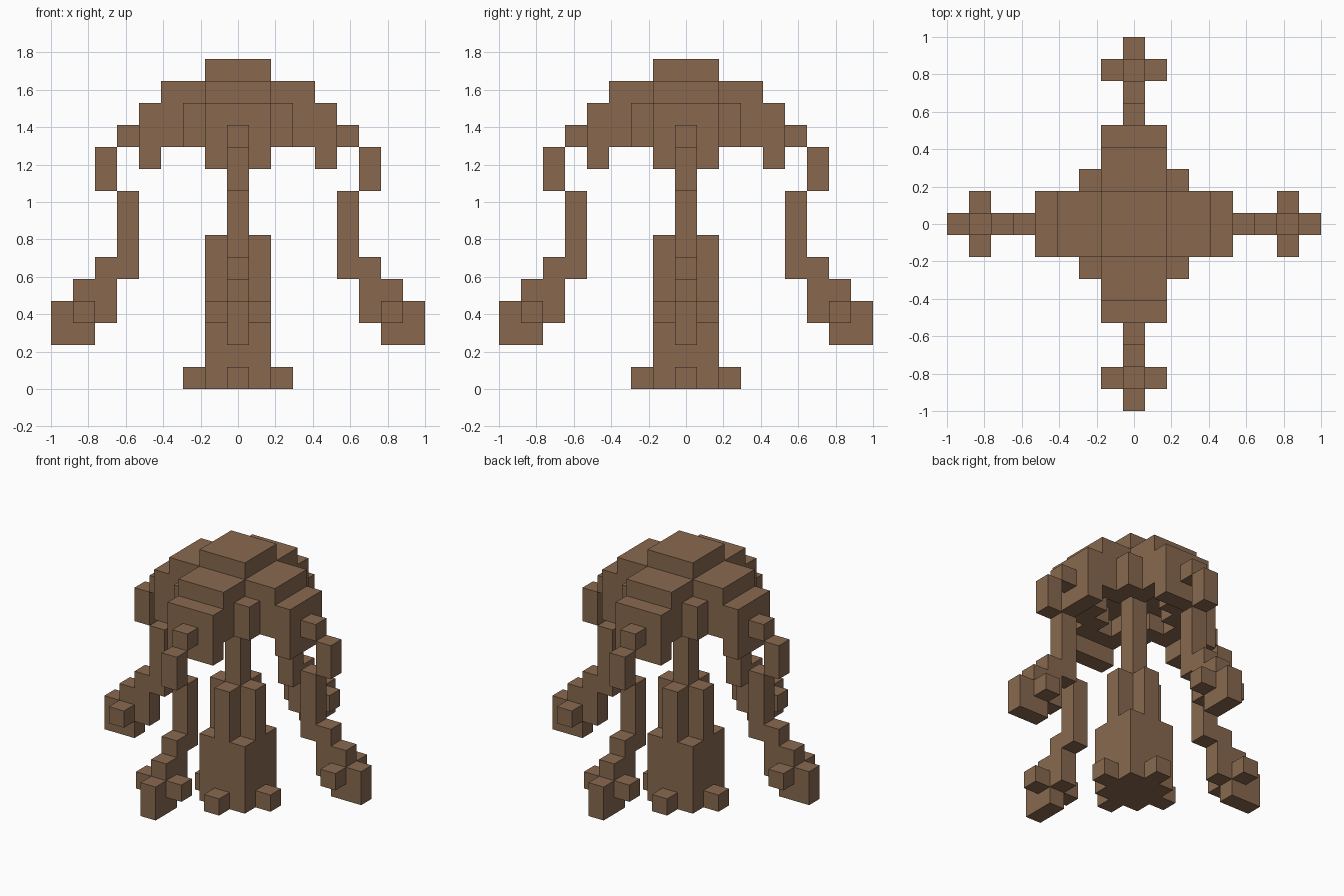
import bpy, bmesh
from mathutils import Vector

cube = bpy.data.objects.get("Cube")
if cube:
    bpy.data.objects.remove(cube, do_unlink=True)

U = 2 / 17  # edge of one block

brown = bpy.data.materials.new("bark_brown")
brown.use_nodes = True
colour = (0.246, 0.141, 0.078, 1)
brown.diffuse_color = colour
brown.node_tree.nodes["Principled BSDF"].inputs["Base Color"].default_value = colour


def block(rx, ry, z0, z1):
    """Centred block of cells reaching rx, ry cells out from the axis."""
    return {(x, y, z) for x in range(-rx, rx + 1)
            for y in range(-ry, ry + 1) for z in range(z0, z1)}


def plus(a, b, z0, z1):
    """Two crossing blocks."""
    return block(a, b, z0, z1) | block(b, a, z0, z1)


def column(x, z0, z1):
    return {(x, 0, z) for z in range(z0, z1)}


def turn(cells):
    """Quarter turn about the vertical axis."""
    return {(-y, x, z) for x, y, z in cells}


parts = {}

# Trunk: stepped foot, thick stem, slender neck
parts["trunk"] = (block(1, 1, 0, 4) | plus(2, 0, 0, 1)
                  | plus(1, 0, 4, 7) | block(0, 0, 7, 12))

# Canopy: stacked tiers with a recess around the neck
rim = plus(4, 1, 10, 11) - plus(3, 1, 10, 11)
recess = (block(1, 1, 11, 12) | plus(2, 0, 11, 12)) - block(0, 0, 11, 12)
parts["canopy"] = (block(1, 1, 14, 15) | plus(3, 1, 13, 14) | rim
                   | ((plus(4, 1, 11, 13) | block(2, 2, 11, 13)) - recess)
                   ) - parts["trunk"]

# Hanging fronds, one per side, each with a crossbar near its tip
frond = (column(5, 11, 12) | column(6, 9, 11) | column(5, 5, 9)
         | column(6, 3, 6) | column(7, 2, 5) | column(8, 2, 4)
         | {(7, -1, 3), (7, 1, 3)})
for side in ("left", "back", "right", "front"):
    parts[side + "_frond"] = frond
    frond = turn(frond)

solid = set().union(*parts.values())


def build(name, cells):
    """Skin the cells, keeping only faces open to the air."""
    bm = bmesh.new()
    for cell in cells:
        centre = Vector(cell) + Vector((0, 0, 0.5))
        for axis in range(3):
            for sign in (-1, 1):
                n = Vector((0, 0, 0))
                n[axis] = sign
                if tuple(int(c + d) for c, d in zip(cell, n)) in solid:
                    continue
                s = Vector((n.y, n.z, n.x))
                t = n.cross(s)
                corners = (-s - t, s - t, s + t, t - s)
                bm.faces.new([bm.verts.new((centre + (n + c) / 2) * U)
                              for c in corners])
    bmesh.ops.remove_doubles(bm, verts=bm.verts, dist=U / 100)
    bmesh.ops.dissolve_limit(bm, angle_limit=0.01, verts=bm.verts, edges=bm.edges)
    mesh = bpy.data.meshes.new(name)
    bm.to_mesh(mesh)
    bm.free()
    mesh.materials.append(brown)
    bpy.context.collection.objects.link(bpy.data.objects.new(name, mesh))


for name, cells in parts.items():
    build(name, cells)
